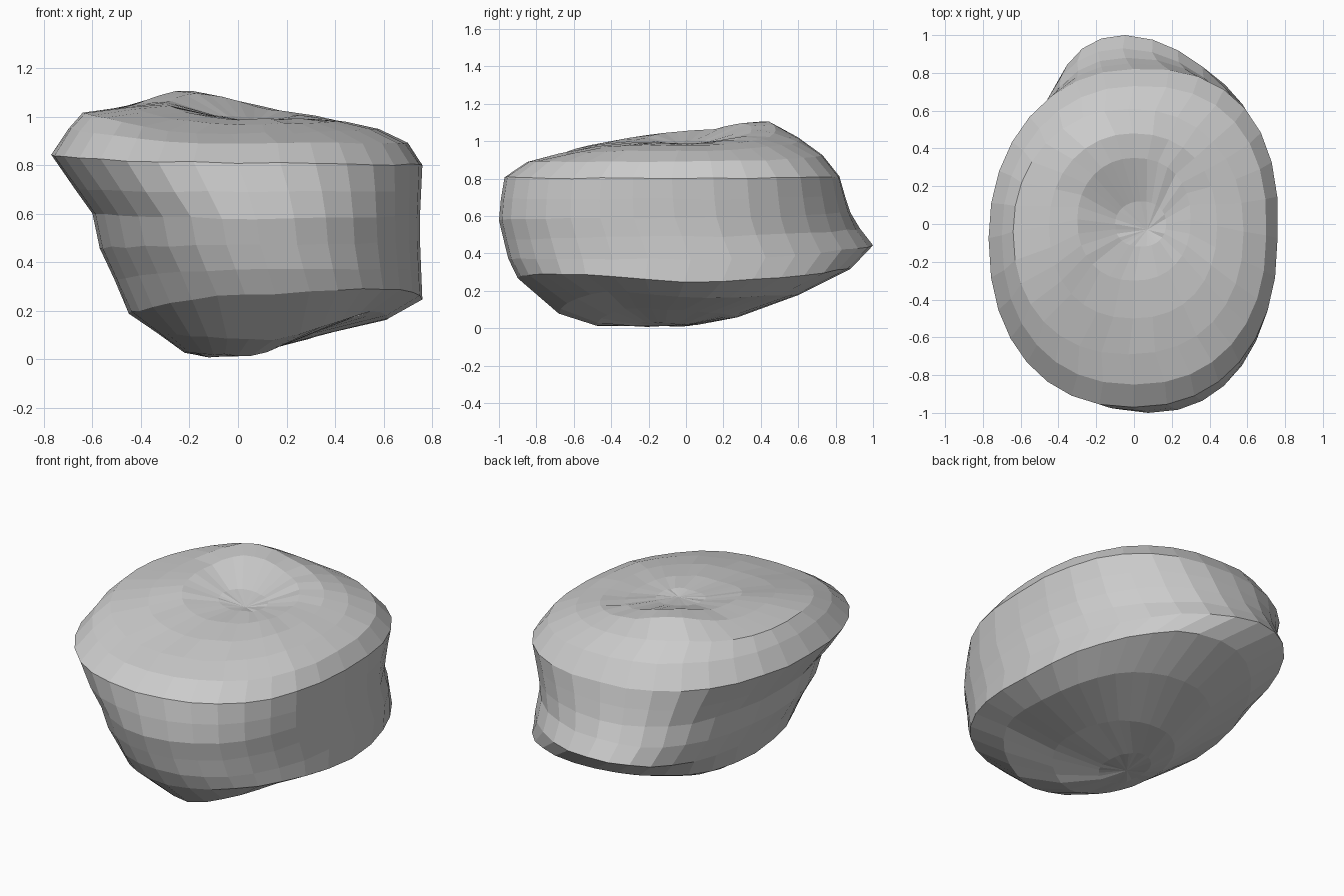
import bpy, bmesh, math, random

if "Cube" in bpy.data.objects:
    bpy.data.objects.remove(bpy.data.objects["Cube"])

random.seed(4)
SEGMENTS = 32

# Ring extents, bottom to top: left x,z | right x,z | front y,z | back y,z
RINGS = [
    (-.14, .01, .08, .03, -.28, .01, .06, .02),
    (-.22, .03, .33, .095, -.48, .015, .28, .06),
    (-.33, .11, .62, .165, -.68, .08, .60, .18),
    (-.45, .19, .76, .25, -.90, .27, .88, .32),
    (-.51, .33, .755, .37, -.95, .37, 1.0, .44),
    (-.57, .46, .75, .49, -.975, .47, .93, .53),
    (-.60, .60, .75, .59, -1.0, .58, .88, .62),
    (-.67, .70, .755, .69, -.99, .69, .85, .71),
    (-.77, .84, .76, .80, -.97, .81, .82, .81),
    (-.70, .95, .70, .89, -.85, .89, .73, .92),
    (-.64, 1.02, .58, .95, -.69, .93, .61, .99),
    (-.45, 1.04, .44, .98, -.50, .97, .48, 1.03),
    (-.30, 1.05, .30, .99, -.30, .99, .35, 1.03),
    (-.10, 1.0, .17, .985, -.12, .99, .12, .99),
]
BACK_SHIFT = {3: -.03, 4: -.17, 5: -.15, 6: -.12, 7: -.07}   # sideways, per ring
BACK_RIGHT_IN = {3: .01, 4: .02, 5: .01, 6: -.01, 7: -.02, 8: -.03, 9: -.02}
FRONT_RIGHT_UP = {0: .01, 1: .035, 2: .06, 3: .03}


def soft(v, power):
    return math.copysign(abs(v) ** power, v)


def ring_points(n, ring):
    xl, zl, xr, zr, yf, zf, yb, zb = ring
    cx, cy, rx, ry = (xl + xr) / 2, (yf + yb) / 2, (xr - xl) / 2, (yb - yf) / 2
    for i in range(SEGMENTS):
        a = 2 * math.pi * i / SEGMENTS
        c, s = math.cos(a), math.sin(a)
        power = .89 if c > 0 or (s < 0 and n > 6) else .96
        x, y = cx + rx * soft(c, power), cy + ry * soft(s, power)
        z = c * c * (zr if c > 0 else zl) + s * s * (zb if s > 0 else zf)
        diag = 2 * abs(s * c)
        if s > 0:                          # back spur leans left, right flank flattened
            x += BACK_SHIFT.get(n, 0) * s * s
            if c > 0:
                pull = BACK_RIGHT_IN.get(n, 0) * diag
                x, y = x - pull, y - pull
        elif c > 0:                        # undercut low front right corner
            z += FRONT_RIGHT_UP.get(n, 0) * diag
        yield x, y, z + random.uniform(-.004, .004)


# Boulder: lofted rings closed by a fan at each pole
bm = bmesh.new()
rings = [[bm.verts.new(p) for p in ring_points(n, r)] for n, r in enumerate(RINGS)]
bottom = bm.verts.new((-.05, -.12, .012))
top = bm.verts.new((.07, -.03, .975))
for i in range(SEGMENTS):
    j = (i + 1) % SEGMENTS
    for lo, hi in zip(rings, rings[1:]):
        bm.faces.new((lo[i], lo[j], hi[j], hi[i]))
    bm.faces.new((bottom, rings[0][j], rings[0][i]))
    bm.faces.new((top, rings[-1][i], rings[-1][j]))

# Raised hump behind left of the top centre
for v in bm.verts:
    d2 = (v.co.x + .2) ** 2 + (v.co.y - .4) ** 2
    if v.co.z > .9:
        v.co.z += .075 * math.exp(-d2 / .05)
    v.co.z = max(v.co.z, 0)

bmesh.ops.recalc_face_normals(bm, faces=bm.faces)
mesh = bpy.data.meshes.new("boulder")
bm.to_mesh(mesh)
bm.free()
bpy.context.collection.objects.link(bpy.data.objects.new("boulder", mesh))
